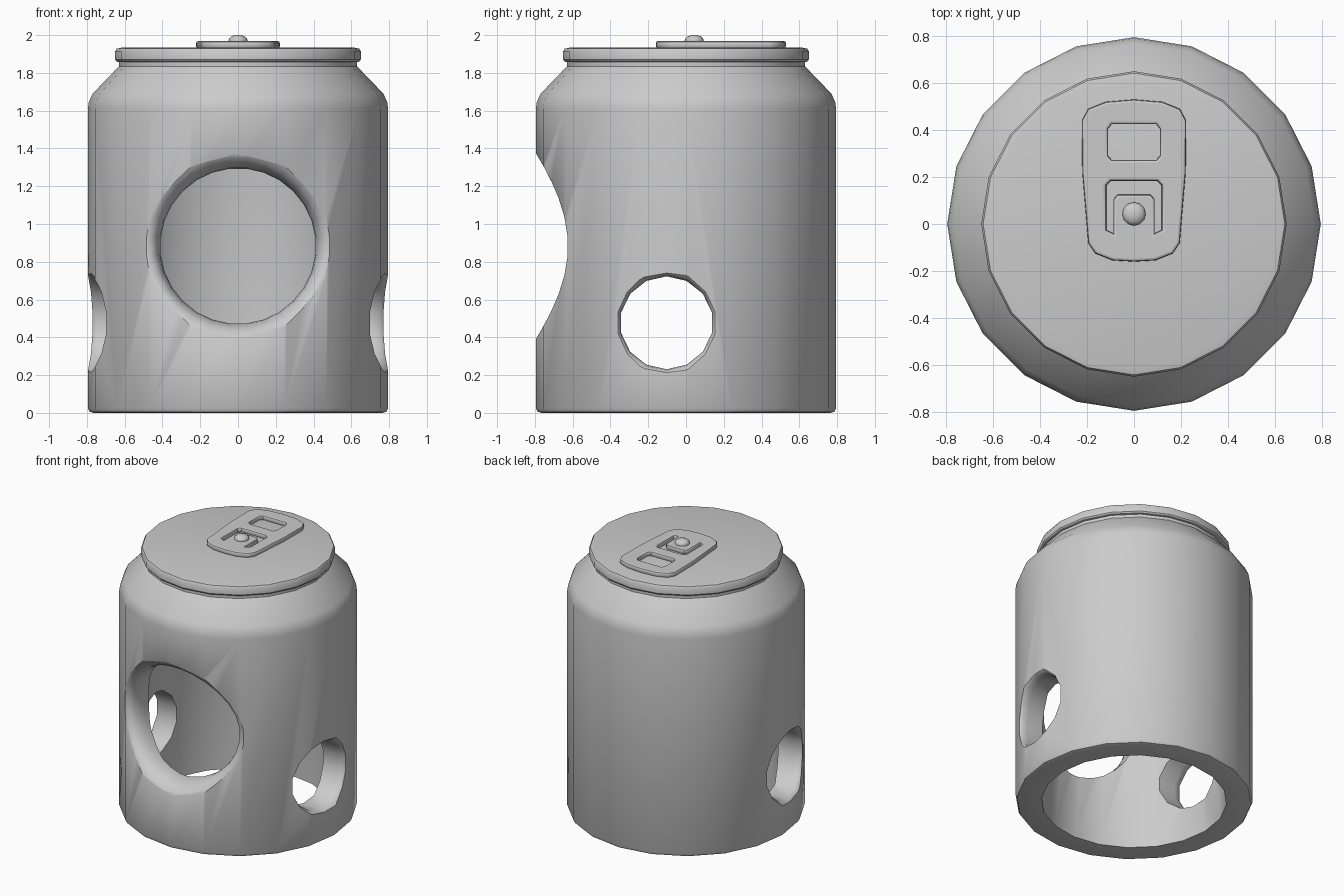
import bpy, bmesh, math

if "Cube" in bpy.data.objects:
    bpy.data.objects.remove(bpy.data.objects["Cube"])

def loft(name, rings):
    """Skin a list of equal-length point rings, capping both ends."""
    bm = bmesh.new()
    vr = [[bm.verts.new(p) for p in ring] for ring in rings]
    n = len(vr[0])
    for a, b in zip(vr, vr[1:]):
        for i in range(n):
            j = (i + 1) % n
            bm.faces.new((a[i], a[j], b[j], b[i]))
    bm.faces.new(vr[0])
    bm.faces.new(vr[-1])
    bmesh.ops.recalc_face_normals(bm, faces=bm.faces)
    me = bpy.data.meshes.new(name)
    bm.to_mesh(me)
    bm.free()
    ob = bpy.data.objects.new(name, me)
    bpy.context.collection.objects.link(ob)
    return ob

def lathe(name, profile, n, x=0, y=0):
    ang = [2 * math.pi * i / n for i in range(n)]
    return loft(name, [[(x + r * math.cos(a), y + r * math.sin(a), z) for a in ang]
                       for r, z in profile])

def activate(ob):
    bpy.ops.object.select_all(action='DESELECT')
    ob.select_set(True)
    bpy.context.view_layer.objects.active = ob

def smooth(ob, deg=35):
    activate(ob)
    bpy.ops.object.shade_smooth_by_angle(angle=math.radians(deg))

def cut(ob, cutter):
    m = ob.modifiers.new("cut", 'BOOLEAN')
    m.operation, m.solver, m.object = 'DIFFERENCE', 'EXACT', cutter
    activate(ob)
    bpy.ops.object.modifier_apply(modifier=m.name)
    bpy.data.objects.remove(cutter)

def hole_cutter(side, centre, z0, profile, n):
    """Flared plug whose rings wrap round the can; profile = (can radius, hole radius)."""
    rings = []
    for R, r in profile:
        ring = []
        for i in range(n):
            a = 2 * math.pi * (i + 0.5) / n
            u, z = centre + r * math.cos(a), z0 + r * math.sin(a)
            d = math.sqrt(R * R - u * u)
            ring.append((u, -d, z) if side == 0 else (side * d, u, z))
        rings.append(ring)
    return loft("hole_cutter", rings)

# Can body: outer skin with shoulder and rim, hollow and open underneath
body = lathe("can_body", [(0.765, 0), (0.785, 0.006), (0.795, 0.025), (0.795, 1.61),
                          (0.79, 1.645), (0.77, 1.69), (0.63, 1.835), (0.63, 1.857),
                          (0.642, 1.86), (0.65, 1.87), (0.65, 1.915), (0.642, 1.928),
                          (0.615, 1.934)], 20)
cut(body, lathe("hollow_cutter", [(0.62, -0.1), (0.62, 1.56), (0.6, 1.62), (0.49, 1.76)], 20))

# Face opening with a wide rounded lip
cut(body, hole_cutter(0, 0, 0.883, [(1.0, 0.53), (0.80, 0.50), (0.785, 0.475), (0.765, 0.452),
                                    (0.735, 0.432), (0.69, 0.417), (0.65, 0.412), (0.5, 0.412)], 28))

# Arm openings, one each side
for s in (-1, 1):
    cut(body, hole_cutter(s, -0.103, 0.477, [(1.0, 0.285), (0.80, 0.278), (0.785, 0.263),
                                             (0.765, 0.252), (0.73, 0.246), (0.45, 0.246)], 14))
smooth(body)

# Pull tab: filled outline with a window and a U-shaped slot
def mirrored(half):
    return half + [(-x, y) for x, y in reversed(half) if x > 0]

outlines = [
    mirrored([(0, 0.53), (0.12, 0.52), (0.195, 0.49), (0.222, 0.44), (0.22, 0.22),
              (0.195, -0.08), (0.165, -0.125), (0.09, -0.155), (0, -0.16)]),
    mirrored([(0.095, 0.425), (0.11, 0.405), (0.11, 0.29), (0.095, 0.273)]),
    mirrored([(0.1, 0.183), (0.118, 0.165), (0.118, -0.025), (0.088, -0.04),
              (0.088, 0.105), (0.07, 0.125)]),
]
cu = bpy.data.curves.new("pull_tab", 'CURVE')
cu.dimensions, cu.fill_mode = '2D', 'BOTH'
cu.extrude, cu.bevel_depth, cu.offset, cu.bevel_resolution = 0.007, 0.011, -0.011, 1
for pts in outlines:
    if pts[0][0] == 0:
        pts = [p for i, p in enumerate(pts) if p not in pts[:i]]
    sp = cu.splines.new('POLY')
    sp.points.add(len(pts) - 1)
    for p, (x, y) in zip(sp.points, pts):
        p.co = (x, y, 0, 1)
    sp.use_cyclic_u = True
tab = bpy.data.objects.new("pull_tab", cu)
bpy.context.collection.objects.link(tab)
tab.location.z = 1.95
activate(tab)
bpy.ops.object.convert(target='MESH')
smooth(bpy.context.object, 40)

# Rivet holding the tab
smooth(lathe("tab_rivet", [(0.045, 1.93), (0.05, 1.972), (0.048, 1.982), (0.036, 1.993),
                           (0.016, 2.0)], 12, 0, 0.043), 50)
